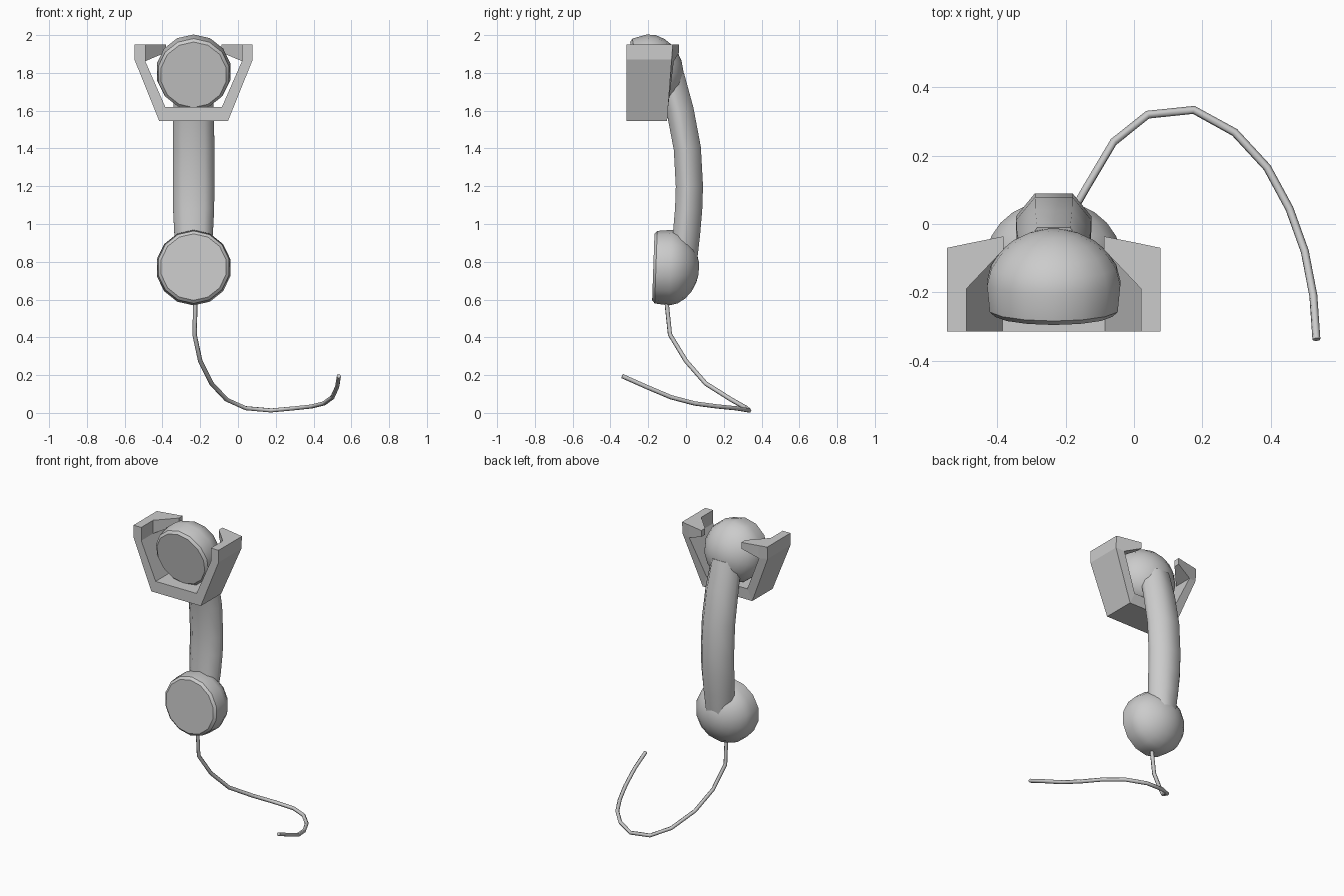
import bpy, bmesh, math
from mathutils import Vector, Matrix

if "Cube" in bpy.data.objects:
    bpy.data.objects.remove(bpy.data.objects["Cube"])

CX = -0.235  # handset centre line


def finish(name, bm, smooth=None):
    bmesh.ops.recalc_face_normals(bm, faces=bm.faces)
    me = bpy.data.meshes.new(name)
    bm.to_mesh(me)
    bm.free()
    ob = bpy.data.objects.new(name, me)
    bpy.context.collection.objects.link(ob)
    if smooth:
        bpy.ops.object.select_all(action='DESELECT')
        ob.select_set(True)
        bpy.context.view_layer.objects.active = ob
        bpy.ops.object.shade_smooth_by_angle(angle=math.radians(smooth))
    return ob


def loft(name, rings, smooth):
    """Skin closed rings of points and cap both ends."""
    bm = bmesh.new()
    vs = [[bm.verts.new(p) for p in r] for r in rings]
    n = len(vs[0])
    for a, b in zip(vs, vs[1:]):
        for i in range(n):
            j = (i + 1) % n
            bm.faces.new((a[i], a[j], b[j], b[i]))
    bm.faces.new(vs[0])
    bm.faces.new(vs[-1])
    return finish(name, bm, smooth)


# Ear and mouth cups: flat face, small bevel, domed back (depth, radius)
CUP = [(0, .176), (.014, .192), (.09, .2), (.135, .188),
       (.175, .16), (.207, .122), (.23, .075), (.241, .03)]


def cup(name, y, z, tilt, stretch=1):
    m = Matrix.Translation((CX, y, z)) @ Matrix.Rotation(math.radians(tilt), 4, 'X')
    rings = []
    for d, r in CUP:
        angs = [math.pi / 2 + math.tau * i / 14 for i in range(14)]
        rings.append([m @ Vector((r * math.cos(a), d * stretch, r * math.sin(a)))
                      for a in angs])
    loft(name, rings, 35)


cup("earpiece", -0.265, 1.79, 10, 1.04)
cup("mouthpiece", -0.173, 0.772, -2)

# Curved handle: faceted section swept along (y, z, scale)
SECTION = [(.055, .072), (.11, .005), (.11, -.03), (.06, -.072),
           (-.06, -.072), (-.11, -.03), (-.11, .005), (-.055, .072)]
PATH = [(-.012, .82, .82), (.003, .95, .93), (.014, 1.08, .99), (.018, 1.2, 1),
        (.007, 1.4, 1), (-.031, 1.6, .98), (-.08, 1.78, .88)]
rings = []
for i, (y, z, s) in enumerate(PATH):
    a, b = PATH[max(i - 1, 0)], PATH[min(i + 1, len(PATH) - 1)]
    t = Vector((0, b[0] - a[0], b[1] - a[1])).normalized()
    out = Vector((0, t.z, -t.y))
    rings.append([Vector((CX + u * s, y, z)) + out * v for u, v in SECTION])
loft("handle", rings, 58)

# Cradle: half of the U bracket with a hook at the back, then mirrored
bm = bmesh.new()
OUTER = [(0, 1.545), (.182, 1.545), (.313, 1.87), (.313, 1.95)]
INNER = [(0, 1.62), (.15, 1.62), (.256, 1.862), (.256, 1.95)]
back = lambda z: -.1 + .03 * (z - 1.545) / .405
secs = []
for (xo, zo), (xi, zi) in zip(OUTER, INNER):
    pts = [(xo, -.315, zo), (xi, -.315, zi), (xi, -.19, zi),
           (xi, back(zi) + (.012 if zi > 1.8 else 0), zi), (xo, back(zo), zo)]
    secs.append([bm.verts.new(p) for p in pts])
for k, (a, b) in enumerate(zip(secs, secs[1:])):
    for i in range(5):
        if k == 2 and i == 2:
            continue  # hook grows from this opening
        j = (i + 1) % 5
        bm.faces.new((a[i], a[j], b[j], b[i]))
bm.faces.new(secs[3])
tip = [bm.verts.new(p) for p in [(.147, -.075, 1.908), (.147, -.036, 1.908),
                                 (.147, -.036, 1.95), (.147, -.075, 1.95)]]
base = [secs[2][2], secs[2][3], secs[3][3], secs[3][2]]
for i in range(4):
    j = (i + 1) % 4
    bm.faces.new((base[i], base[j], tip[j], tip[i]))
bm.faces.new(tip)
cradle = finish("cradle", bm)
cradle.location.x = CX
mod = cradle.modifiers.new("mirror", 'MIRROR')
mod.use_axis[0] = True

# Cord hanging from the mouthpiece and curling on the ground
CORD = [(-.225, -.105, .64), (-.226, -.1, .56), (-.23, -.085, .415), (-.2, 0, .275),
        (-.14, .105, .155), (-.06, .24, .07), (.04, .32, .025), (.175, .334, .013),
        (.295, .268, .024), (.39, .165, .034), (.455, .045, .05), (.5, -.08, .083),
        (.525, -.21, .138), (.534, -.338, .195)]
cu = bpy.data.curves.new("cord", 'CURVE')
cu.dimensions = '3D'
cu.bevel_depth = 0.012
cu.bevel_resolution = 1
cu.use_fill_caps = True
sp = cu.splines.new('POLY')
sp.points.add(len(CORD) - 1)
for p, c in zip(sp.points, CORD):
    p.co = (*c, 1)
bpy.context.collection.objects.link(bpy.data.objects.new("cord", cu))
